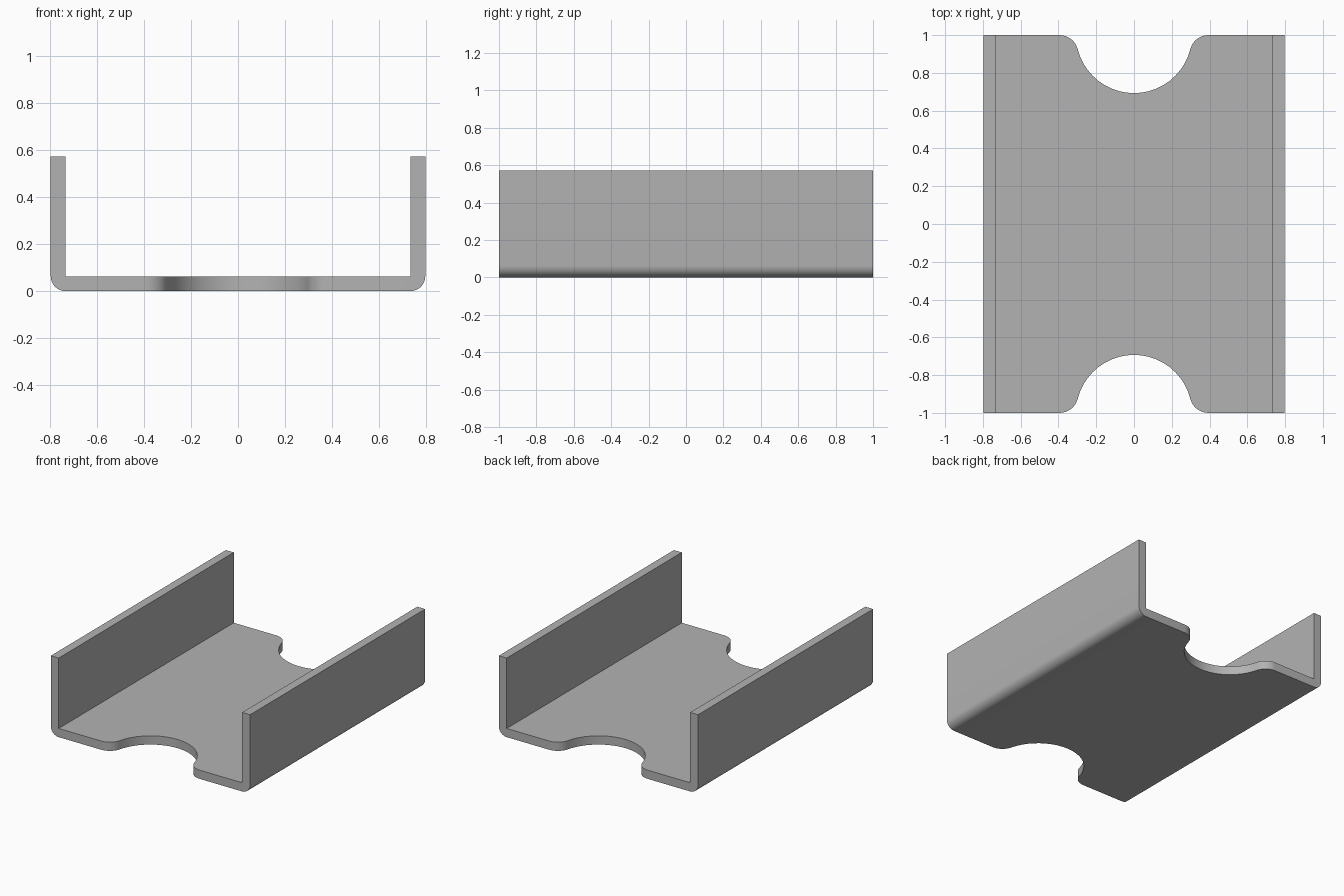
import bpy
import bmesh
from math import asin, cos, pi, sin, sqrt

HALF_W, HALF_L, HEIGHT, THICK = 0.797, 1.0, 0.572, 0.063
NOTCH_R, FILLET_R = 0.307, 0.1

cube = bpy.data.objects.get("Cube")
if cube:
    bpy.data.objects.remove(cube, do_unlink=True)

grey = bpy.data.materials.new("plain grey")
grey.use_nodes = True
grey.diffuse_color = (0.45, 0.45, 0.45, 1)
grey.node_tree.nodes["Principled BSDF"].inputs["Base Color"].default_value = grey.diffuse_color


def arc(cx, cy, r, start, end, steps):
    angles = [start + (end - start) * i / steps for i in range(steps + 1)]
    return [(cx + r * cos(a), cy + r * sin(a)) for a in angles]


def prism(name, points, offset):
    """Extrude a closed outline of 3D points along an offset."""
    bm = bmesh.new()
    face = bm.faces.new([bm.verts.new(p) for p in points])
    new = bmesh.ops.extrude_face_region(bm, geom=[face])["geom"]
    bmesh.ops.translate(bm, vec=offset, verts=[v for v in new if isinstance(v, bmesh.types.BMVert)])
    bmesh.ops.recalc_face_normals(bm, faces=bm.faces)
    mesh = bpy.data.meshes.new(name)
    bm.to_mesh(mesh)
    bm.free()
    mesh.materials.append(grey)
    obj = bpy.data.objects.new(name, mesh)
    bpy.context.collection.objects.link(obj)
    return obj


# U-shaped channel with rounded outer bends
inner = HALF_W - THICK
right_half = arc(inner, THICK, THICK, -pi / 2, 0, 8)
right_half += [(HALF_W, HEIGHT), (inner, HEIGHT), (inner, THICK)]
section = right_half + [(-x, z) for x, z in reversed(right_half)]
channel = prism("channel_bracket", [(x, -HALF_L, z) for x, z in section], (0, 2 * HALF_L, 0))

# Round notch with filleted mouth at each end of the floor
fillet_x = sqrt((NOTCH_R + FILLET_R) ** 2 - FILLET_R ** 2)
tangent = asin(FILLET_R / (NOTCH_R + FILLET_R))
outline = arc(fillet_x, FILLET_R, FILLET_R, 1.5 * pi, pi + tangent, 8)
outline += arc(0, 0, NOTCH_R, tangent, pi - tangent, 20)[1:-1]
outline += arc(-fillet_x, FILLET_R, FILLET_R, -tangent, -pi / 2, 8)
outline += [(-fillet_x, -0.1), (fillet_x, -0.1)]
for end, label in ((-1, "front"), (1, "back")):
    points = [(x, end * (HALF_L - y), -0.1) for x, y in outline]
    cutter = prism(label + "_notch_cutter", points, (0, 0, 0.3))
    cutter.hide_render = True
    cutter.hide_set(True)
    cut = channel.modifiers.new(label + "_notch", "BOOLEAN")
    cut.operation = "DIFFERENCE"
    cut.solver = "EXACT"
    cut.object = cutter

# Bake the cuts, remove the cutters and smooth the curved faces
bpy.ops.object.select_all(action="DESELECT")
channel.select_set(True)
bpy.context.view_layer.objects.active = channel
for modifier in list(channel.modifiers):
    cutter = modifier.object
    bpy.ops.object.modifier_apply(modifier=modifier.name)
    bpy.data.objects.remove(cutter, do_unlink=True)
bpy.ops.object.shade_smooth_by_angle(angle=pi / 6)
